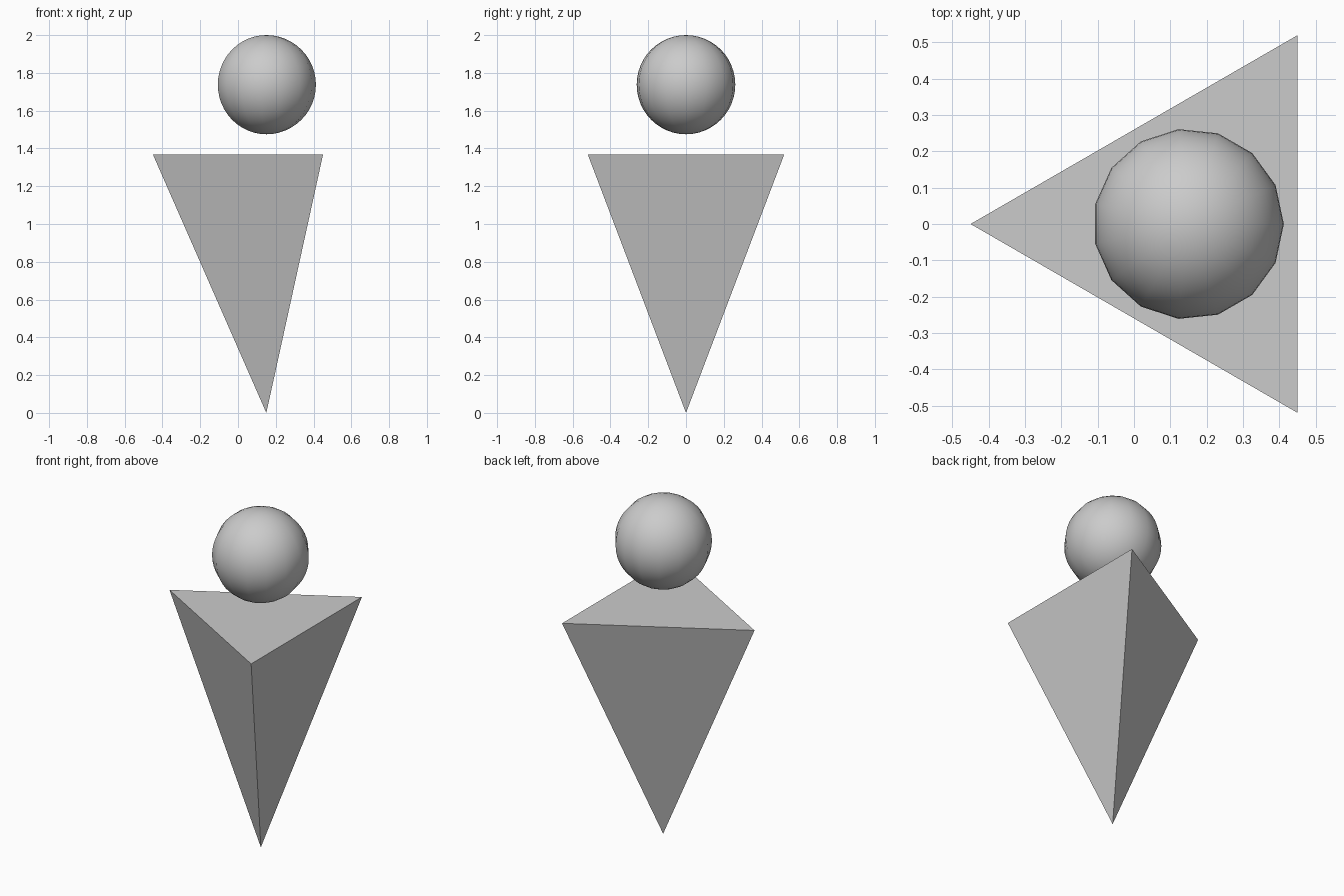
import bpy, bmesh
from math import sin, cos, pi, radians

if "Cube" in bpy.data.objects:
    bpy.data.objects.remove(bpy.data.objects["Cube"])

AXIS_X = 0.15      # shared vertical axis of both parts
TOP_Z = 1.367      # flat top of the body
BODY_R = 0.6       # circumradius of the triangular top
HEAD_R = 0.2625
SEGMENTS, RINGS = 15, 24


def finish(name, bm, z, smooth):
    bmesh.ops.recalc_face_normals(bm, faces=bm.faces)
    for f in bm.faces:
        f.smooth = smooth
    mesh = bpy.data.meshes.new(name)
    bm.to_mesh(mesh)
    bm.free()
    obj = bpy.data.objects.new(name, mesh)
    obj.location = (AXIS_X, 0, z)
    bpy.context.collection.objects.link(obj)
    return obj


# Body: three-sided pyramid standing on its tip, one corner towards -x
bm = bmesh.new()
tip = bm.verts.new((0, 0, 0))
rim = [bm.verts.new((BODY_R * cos(pi + radians(120) * i),
                     BODY_R * sin(pi + radians(120) * i), TOP_Z)) for i in range(3)]
bm.faces.new(rim)
for i in range(3):
    bm.faces.new((tip, rim[(i + 1) % 3], rim[i]))
finish("body", bm, 0, False)

# Head: half-circle profile spun into a smooth sphere, one meridian on +x
bm = bmesh.new()
profile = [bm.verts.new((HEAD_R * sin(pi * i / RINGS), 0, HEAD_R * cos(pi * i / RINGS)))
           for i in range(RINGS + 1)]
edges = [bm.edges.new(pair) for pair in zip(profile, profile[1:])]
bmesh.ops.spin(bm, geom=profile + edges, cent=(0, 0, 0), axis=(0, 0, 1),
               angle=2 * pi, steps=SEGMENTS)
bmesh.ops.remove_doubles(bm, verts=bm.verts, dist=1e-4)
finish("head", bm, 2 - HEAD_R, True)
